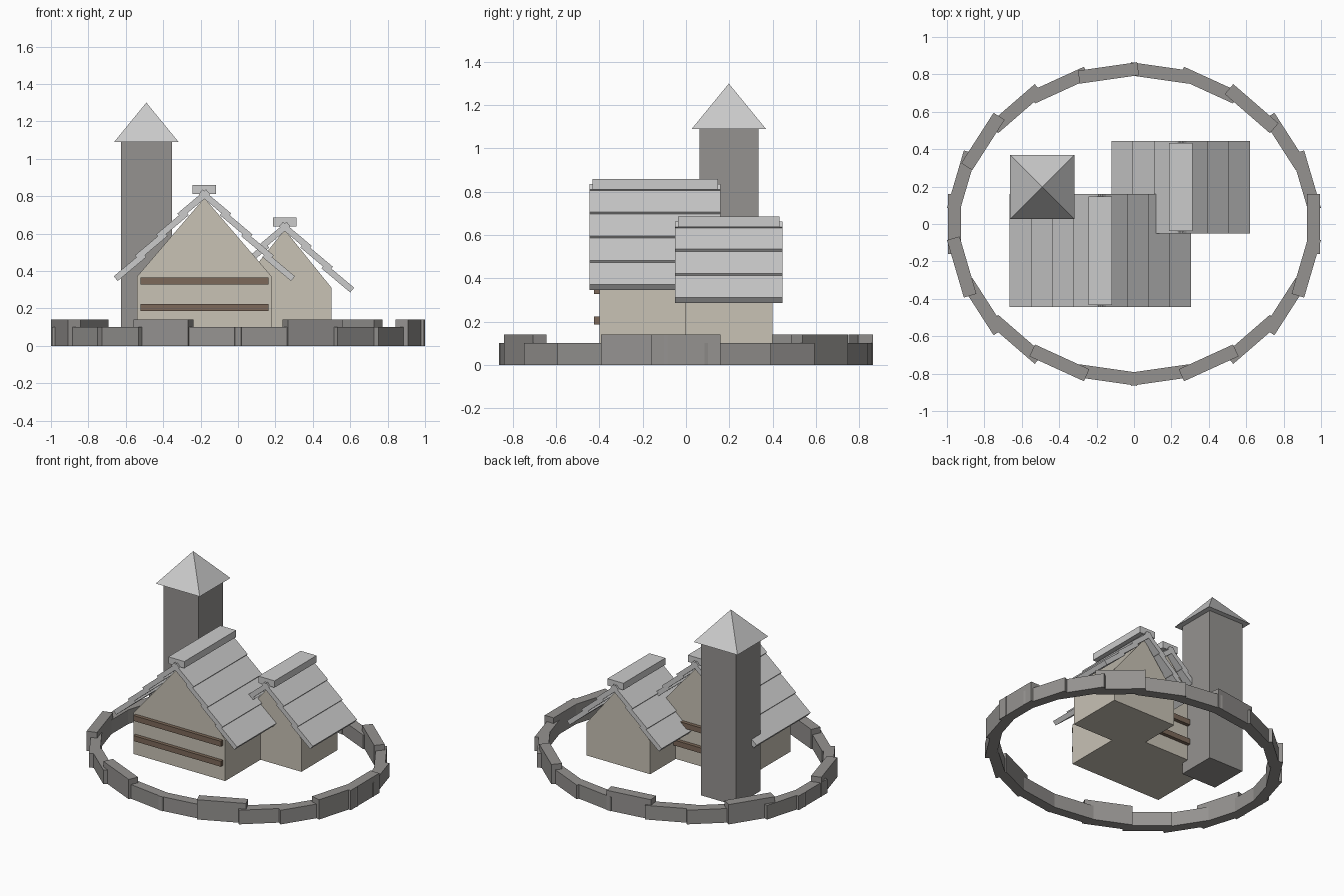
import bpy
from math import cos, sin, pi, radians

if "Cube" in bpy.data.objects:
    bpy.data.objects.remove(bpy.data.objects["Cube"])


def material(name, rgb):
    m = bpy.data.materials.new(name)
    m.diffuse_color = (*rgb, 1)
    m.use_nodes = True
    m.node_tree.nodes["Principled BSDF"].inputs["Base Color"].default_value = m.diffuse_color
    return m


STONE = material("stone", (0.30, 0.29, 0.28))
PLASTER = material("plaster", (0.58, 0.54, 0.46))
TIMBER = material("timber", (0.20, 0.14, 0.10))
SLATE = material("slate", (0.52, 0.52, 0.52))
BASE = 0.08  # underside of the houses


def mesh(name, verts, faces, mat):
    me = bpy.data.meshes.new(name)
    me.from_pydata(verts, [], faces)
    me.materials.append(mat)
    ob = bpy.data.objects.new(name, me)
    bpy.context.collection.objects.link(ob)
    return ob


def box(name, center, size, mat, rot=(0, 0, 0)):
    bpy.ops.mesh.primitive_cube_add(size=1, location=center, rotation=rot)
    ob = bpy.context.object
    ob.name = name
    ob.scale = size
    ob.data.materials.append(mat)
    return ob


def house(name, cx, half, y0, y1, eave, apex, ridge, rows):
    # gabled body
    prof = [(cx - half, BASE), (cx + half, BASE), (cx + half, eave), (cx, apex), (cx - half, eave)]
    n = len(prof)
    verts = [(x, y, z) for y in (y0, y1) for x, z in prof]
    faces = [tuple(range(n)), tuple(range(2 * n - 1, n - 1, -1))]
    faces += [(i, i + n, (i + 1) % n + n, (i + 1) % n) for i in range(n)]
    mesh(name + "_walls", verts, faces, PLASTER)

    # lapped roof boards on both slopes
    ym, length = (y0 + y1) / 2, y1 - y0 + 0.09
    for side, label in ((-1, "left"), (1, "right")):
        for i in range(rows):
            box(f"{name}_roof_{label}_{i}",
                (cx + side * 0.1135 * (i + 0.5), ym, ridge - 0.112 * (i + 0.5)),
                (0.20, length, 0.033), SLATE, (0, side * radians(40), 0))

    # ridge cap
    box(name + "_ridge_cap", (cx, ym, ridge + 0.02), (0.125, length - 0.025, 0.048), SLATE)


house("main_house", -0.18, 0.36, -0.40, 0.115, 0.37, 0.79, 0.815, 4)
house("side_house", 0.25, 0.25, -0.005, 0.40, 0.31, 0.62, 0.642, 3)

# timber rails on the front and back of the main house
for y, label in ((-0.4075, "front"), (0.1225, "back")):
    for z in (0.205, 0.347):
        box(f"rail_{label}", (-0.18, y, z), (0.685, 0.035, 0.038), TIMBER)

# tower and its pyramid roof
TX, TY = -0.49, 0.198
box("tower", (TX, TY, 0.545), (0.273, 0.273, 1.09), STONE)
h = 0.172
mesh("tower_roof",
     [(TX - h, TY - h, 1.09), (TX + h, TY - h, 1.09), (TX + h, TY + h, 1.09),
      (TX - h, TY + h, 1.09), (TX, TY, 1.30)],
     [(3, 2, 1, 0), (0, 1, 4), (1, 2, 4), (2, 3, 4), (3, 0, 4)], SLATE)

# oval boundary wall, every third block taller
A, B, N = 0.96, 0.816, 22
for i in range(N):
    t = 2 * pi * i / N
    height = 0.14 if i % 3 == 0 else 0.10
    box(f"wall_block_{i}", (A * cos(t), B * sin(t), height / 2),
        (0.32, 0.07, height), STONE, (0, 0, t + pi / 2))
